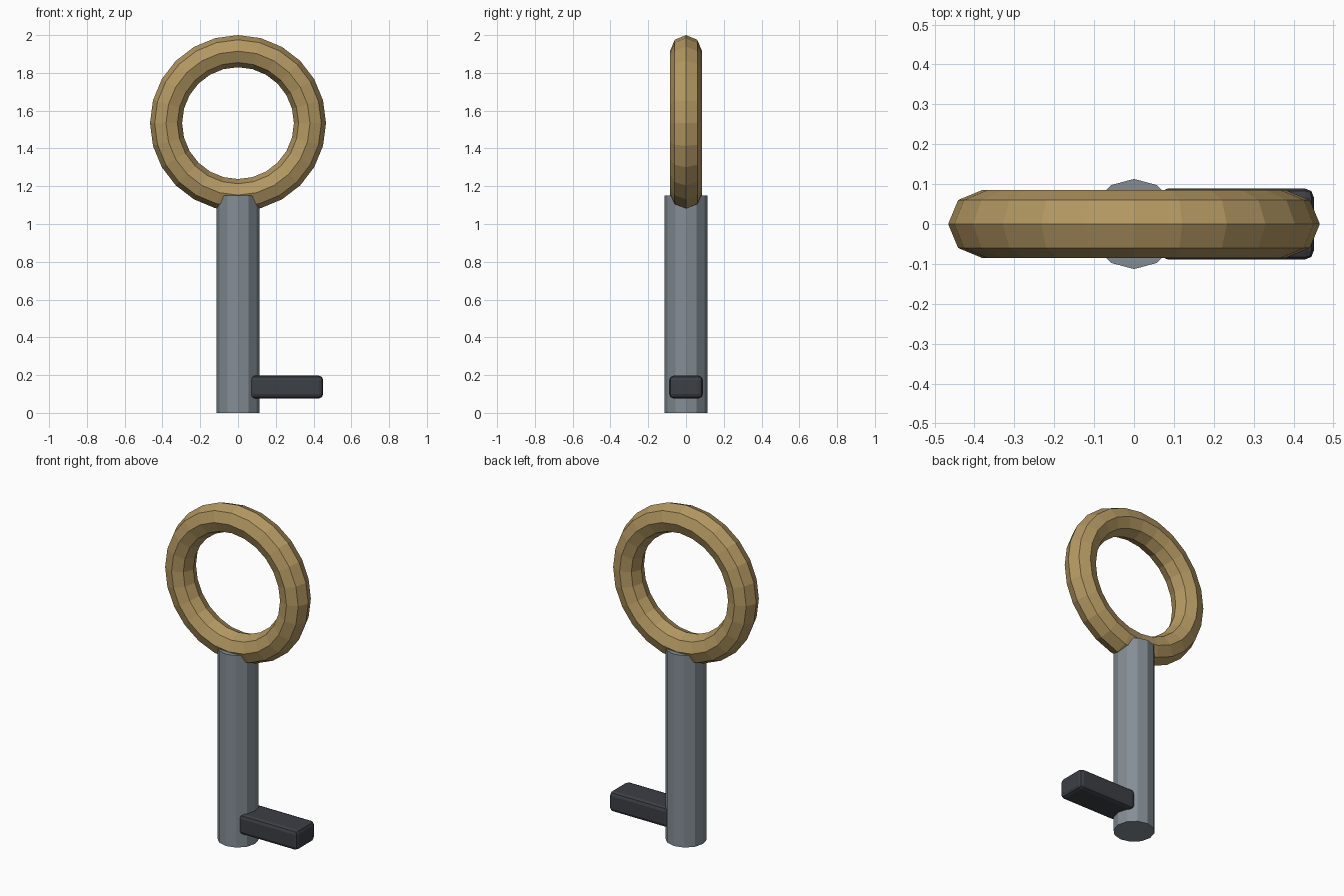
import bpy

if "Cube" in bpy.data.objects:
    bpy.data.objects.remove(bpy.data.objects["Cube"])


def finish(name, color):
    ob = bpy.context.object
    ob.name = name
    mat = bpy.data.materials.new(name + "_colour")
    mat.diffuse_color = (*color, 1)
    mat.use_nodes = True
    mat.node_tree.nodes["Principled BSDF"].inputs["Base Color"].default_value = mat.diffuse_color
    ob.data.materials.append(mat)
    return ob


# ring handle: 24 x 8 faceted torus standing upright
bpy.ops.mesh.primitive_torus_add(major_segments=24, minor_segments=8,
                                 major_radius=0.381, minor_radius=0.085,
                                 location=(0, 0, 1.534), rotation=(1.5707963, 0, 0))
bpy.ops.object.shade_flat()
finish("ring_handle", (0.45, 0.31, 0.12))

# shank: 12-sided rod
bpy.ops.mesh.primitive_cylinder_add(vertices=12, radius=0.113, depth=1.15,
                                    location=(0, 0, 0.575))
finish("shank", (0.23, 0.27, 0.30))

# bit: bevelled block sticking out to one side
bpy.ops.mesh.primitive_cube_add(size=1, location=(0.257, 0, 0.137))
bit = finish("bit", (0.045, 0.05, 0.06))
bit.scale = (0.388, 0.178, 0.12)
bpy.ops.object.transform_apply(location=False, rotation=False, scale=True)
bevel = bit.modifiers.new("soft_edges", 'BEVEL')
bevel.width = 0.022
bevel.segments = 2
